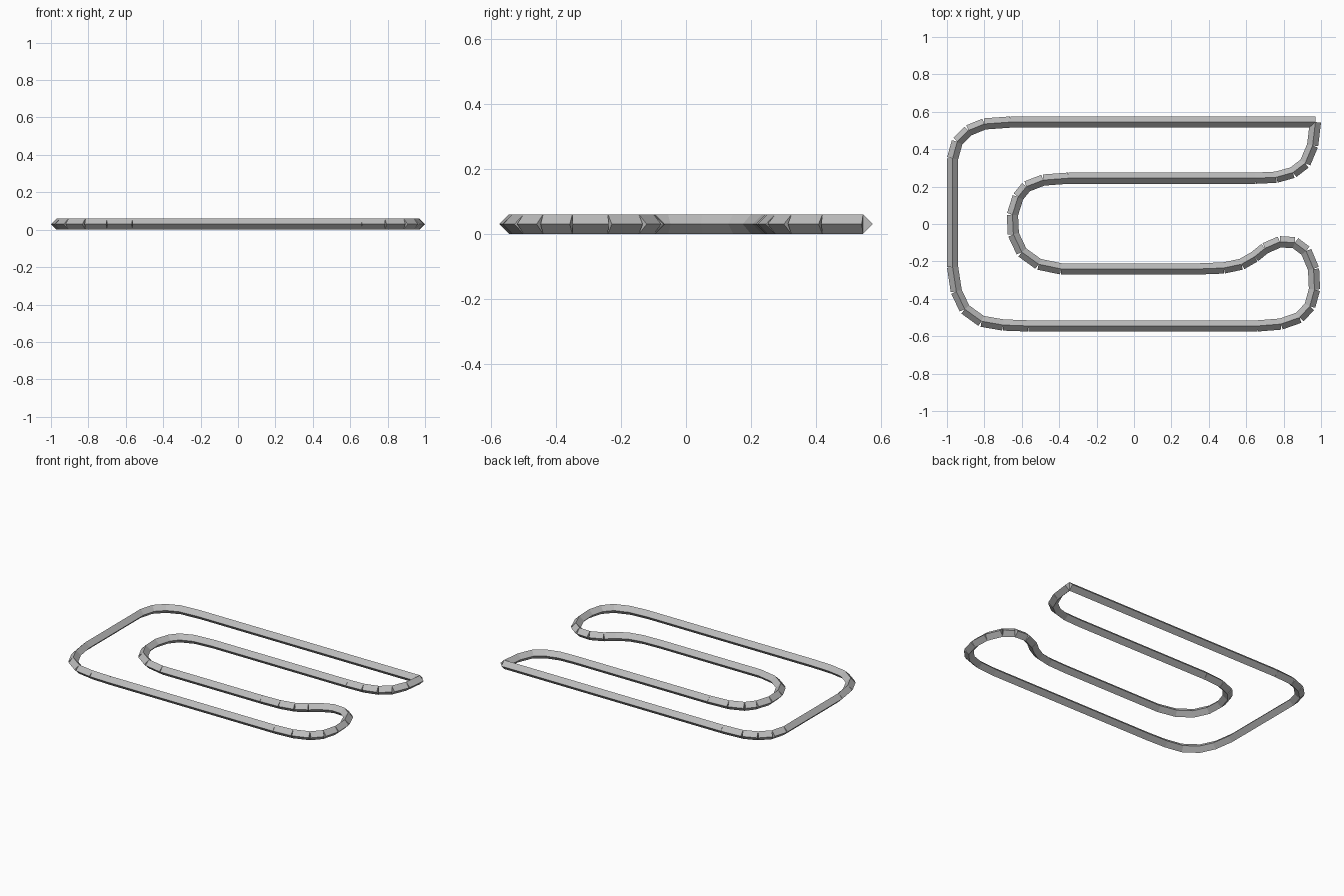
import bpy
import bmesh
from mathutils import Matrix, Vector

default_cube = bpy.data.objects.get("Cube")
if default_cube:
    bpy.data.objects.remove(default_cube, do_unlink=True)

RADIUS = 0.03

# Plain grey for the whole rail
grey = bpy.data.materials.new("plain_grey")
grey.use_nodes = True
colour = (0.5, 0.5, 0.5, 1)
grey.diffuse_color = colour
grey.node_tree.nodes["Principled BSDF"].inputs["Base Color"].default_value = colour

# Centre line of the closed loop, one list per bend; straights join the bends
back_left_bend = [(-.66, .545), (-.8, .535), (-.885, .5), (-.945, .44), (-.97, .35)]
front_left_bend = [(-.97, -.23), (-.95, -.36), (-.905, -.455), (-.815, -.52),
                   (-.7, -.54), (-.565, -.545)]
front_right_bulb = [(.66, -.545), (.785, -.535), (.885, -.5), (.94, -.44),
                    (.965, -.35), (.96, -.24), (.92, -.145), (.86, -.1),
                    (.78, -.095), (.7, -.13), (.645, -.175), (.575, -.215),
                    (.48, -.235), (.35, -.24)]
inner_bend = [(-.39, -.24), (-.51, -.215), (-.6, -.15), (-.645, -.055),
              (-.65, .05), (-.62, .145), (-.575, .2), (-.485, .235), (-.35, .245)]
back_right_bend = [(.65, .245), (.76, .25), (.85, .275), (.915, .325),
                   (.955, .42), (.97, .545)]
path = (back_left_bend + front_left_bend + front_right_bulb
        + inner_bend + back_right_bend)


def add_bar(bm, start, end):
    """Add one capped diamond-section bar between two points on the path."""
    along = (end - start).normalized()
    up = Vector((0, 0, 1))
    side = along.cross(up)
    rotation = Matrix((up, side, along)).transposed().to_4x4()
    placement = Matrix.Translation((start + end) / 2) @ rotation
    bmesh.ops.create_cone(bm, cap_ends=True, segments=4, radius1=RADIUS,
                          radius2=RADIUS, depth=(end - start).length,
                          matrix=placement)


# Track rail: separate straight bars, leaving small notches outside each bend
bm = bmesh.new()
points = [Vector((x, y, RADIUS)) for x, y in path]
for start, end in zip(points, points[1:] + points[:1]):
    add_bar(bm, start, end)

mesh = bpy.data.meshes.new("track_rail")
bm.to_mesh(mesh)
bm.free()
mesh.materials.append(grey)
rail = bpy.data.objects.new("track_rail", mesh)
bpy.context.collection.objects.link(rail)
